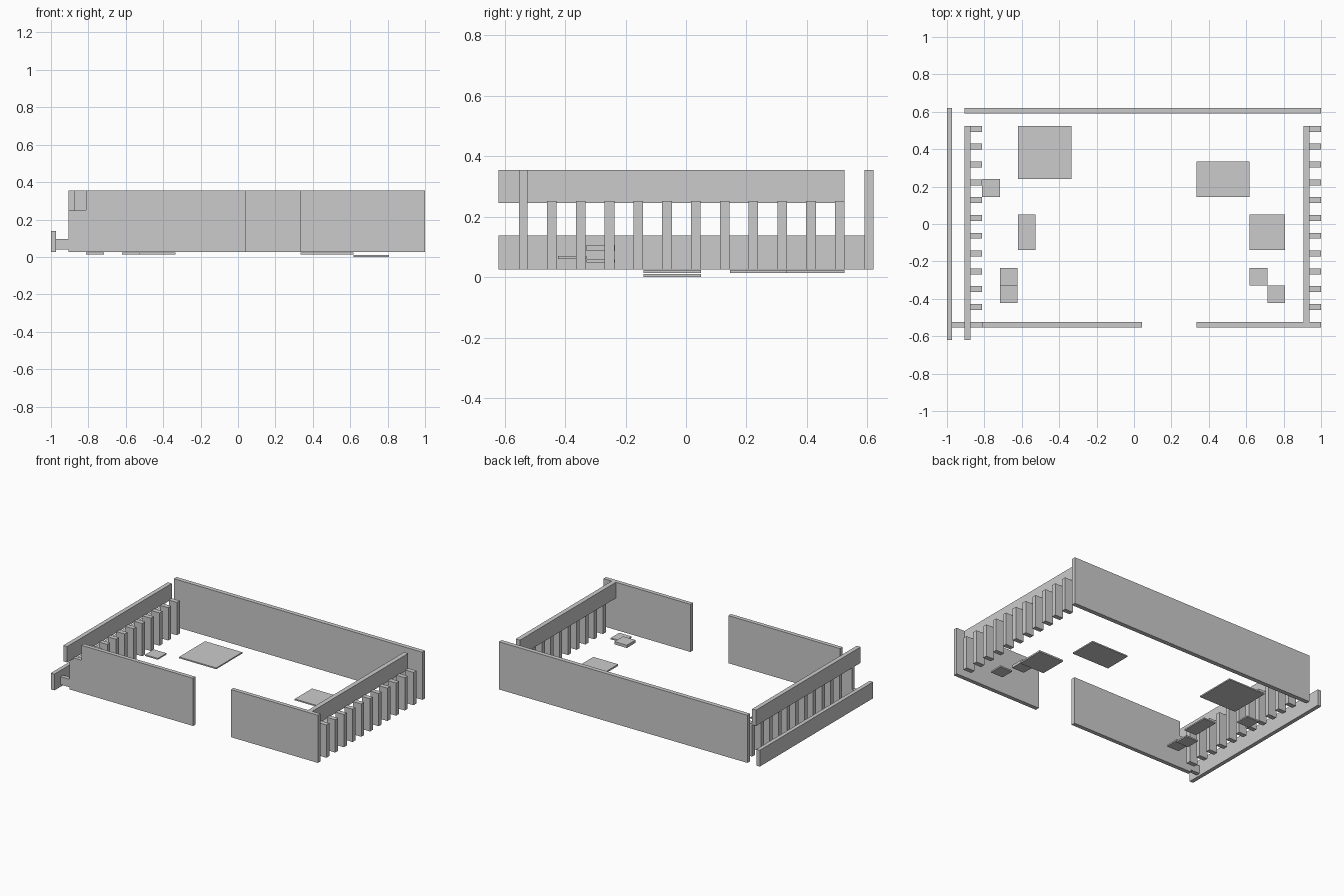
import bpy, bmesh

if "Cube" in bpy.data.objects:
    bpy.data.objects.remove(bpy.data.objects["Cube"])


def box(name, x, y, z):
    """Axis-aligned box from three (min, max) ranges."""
    bm = bmesh.new()
    bmesh.ops.create_cube(bm, size=1)
    for v in bm.verts:
        v.co = [r[0] + (c + 0.5) * (r[1] - r[0]) for r, c in zip((x, y, z), v.co)]
    return finish(name, bm)


def panel(name, profile, y):
    """Extrude an x-z profile between two y values."""
    bm = bmesh.new()
    face = bm.faces.new([bm.verts.new((px, y[0], pz)) for px, pz in profile])
    res = bmesh.ops.extrude_face_region(bm, geom=[face])
    verts = [g for g in res["geom"] if isinstance(g, bmesh.types.BMVert)]
    bmesh.ops.translate(bm, verts=verts, vec=(0, y[1] - y[0], 0))
    bmesh.ops.recalc_face_normals(bm, faces=bm.faces[:])
    return finish(name, bm)


def finish(name, bm):
    mesh = bpy.data.meshes.new(name)
    bm.to_mesh(mesh)
    bm.free()
    obj = bpy.data.objects.new(name, mesh)
    bpy.context.collection.objects.link(obj)
    return obj


LOW, MID, TOP = 0.025, 0.245, 0.355

# Long walls
box("back_wall", (-0.905, 1.0), (0.59, 0.62), (LOW, TOP))
box("front_wall_right", (0.333, 1.0), (-0.553, -0.525), (LOW, TOP))

# Left front wall: stepped end with a tab reaching the low rail
panel("front_wall_left", [
    (0.043, LOW), (0.043, TOP), (-0.813, TOP), (-0.813, 0.252), (-0.905, 0.252),
    (-0.905, 0.095), (-0.975, 0.095), (-0.975, 0.04), (-0.905, 0.04), (-0.905, LOW),
], (-0.553, -0.525))

# Side rails
box("left_low_rail", (-1.0, -0.973), (-0.62, 0.62), (LOW, 0.138))
box("left_top_rail", (-0.905, -0.875), (-0.62, 0.525), (MID, TOP))
box("right_top_rail", (0.905, 0.937), (-0.525, 0.525), (MID, TOP))

# Rows of upright slats
for side, xs in (("left", (-0.875, -0.813)), ("right", (0.937, 1.0))):
    for i in range(11):
        y = 0.493 - i * 0.0953
        box(f"{side}_slat_{i + 1}", xs, (y, y + 0.032), (LOW, 0.252))

# Thin square pads: x, y, z ranges
pads = [
    ((-0.62, -0.335), (0.24, 0.525), (0.014, 0.023)),
    ((-0.813, -0.716), (0.145, 0.24), (0.014, 0.023)),
    ((-0.62, -0.527), (-0.14, 0.05), (0.014, 0.023)),
    ((-0.716, -0.623), (-0.33, -0.235), (0.048, 0.058)),
    ((-0.716, -0.623), (-0.423, -0.33), (0.06, 0.07)),
    ((0.333, 0.618), (0.145, 0.335), (0.014, 0.023)),
    ((0.618, 0.808), (-0.14, 0.05), (0.0, 0.011)),
    ((0.618, 0.713), (-0.33, -0.235), (0.087, 0.106)),
    ((0.713, 0.808), (-0.423, -0.33), (0.06, 0.07)),
]
for i, p in enumerate(pads):
    box(f"pad_{i + 1}", *p)
